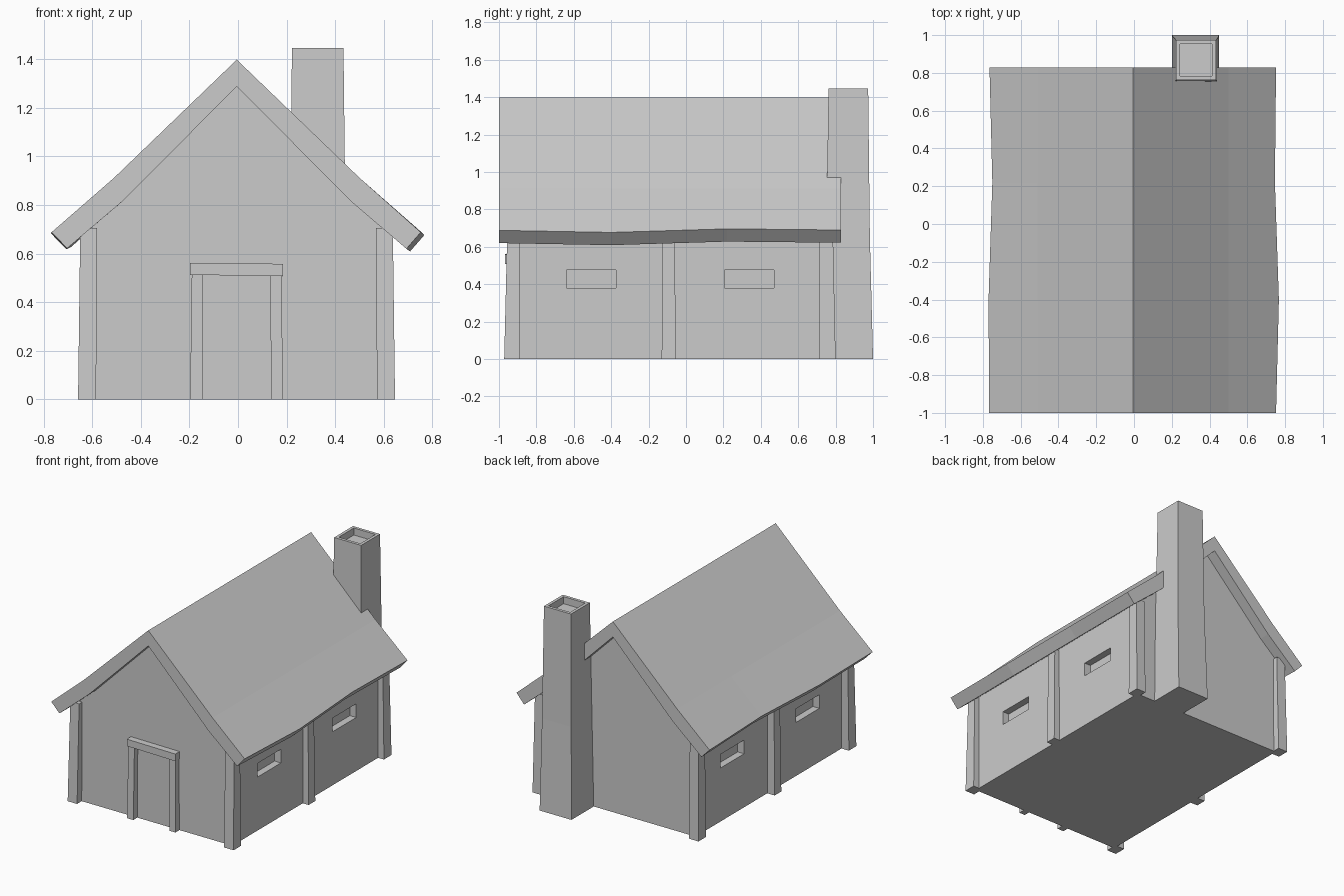
import bpy, bmesh

if "Cube" in bpy.data.objects:
    bpy.data.objects.remove(bpy.data.objects["Cube"])


def finish(name, bm):
    bmesh.ops.recalc_face_normals(bm, faces=bm.faces[:])
    me = bpy.data.meshes.new(name)
    bm.to_mesh(me)
    bm.free()
    ob = bpy.data.objects.new(name, me)
    bpy.context.collection.objects.link(ob)
    return ob


def loft(rings):
    """Closed solid through rings of equal point count; last face is the end cap."""
    bm = bmesh.new()
    vs = [[bm.verts.new(p) for p in r] for r in rings]
    n = len(vs[0])
    for a, b in zip(vs, vs[1:]):
        for i in range(n):
            j = (i + 1) % n
            bm.faces.new((a[i], a[j], b[j], b[i]))
    bm.faces.new(vs[0])
    cap = bm.faces.new(vs[-1])
    return bm, cap


def rect(x0, x1, y0, y1, z):
    return [(x0, y0, z), (x1, y0, z), (x1, y1, z), (x0, y1, z)]


def block(name, lo, hi, z0, z1):
    return finish(name, loft([rect(*lo, z0), rect(*hi, z1)])[0])


# House body: gable profile extruded front to back
gable = [(-.6, 0), (.6, 0), (.6, .715), (.47, .825), (-.003, 1.295), (-.47, .83), (-.6, .72)]
body = finish("walls", loft([[(x, y, z) for x, z in gable] for y in (-.92, .75)])[0])

# Window recesses on both sides
for s in (-1, 1):
    for y0, y1 in ((-.64, -.375), (.205, .47)):
        xs = sorted((s * .55, s * .7))
        cut = block("window_cutter", (*xs, y0, y1), (*xs, y0, y1), .38, .477)
        cut.hide_render = True
        cut.hide_viewport = True
        mod = body.modifiers.new("window", 'BOOLEAN')
        mod.object = cut
        mod.operation = 'DIFFERENCE'
        mod.solver = 'EXACT'

# Roof: bent sheet with wavy eaves (y, left x shift, right x shift, right z, left z)
rings = []
for y, dl, dr, zr, zl in ((-1, -.005, 0, 0, 0), (-.4, -.008, .015, -.011, -.004),
                          (.22, .012, -.006, .008, .006), (.828, -.003, 0, .002, 0)):
    rings.append([(x, y, z) for x, z in (
        (-.762 + dl, .688 + zl), (-.51, .912), (-.005, 1.398), (.5, .912), (.752 + dr, .688 + zr),
        (.693 + dr, .62 + zr), (.465, .815), (-.005, 1.288), (-.47, .82), (-.698 + dl, .622 + zl))])
finish("roof", loft(rings)[0])

# Timber posts along both side walls
for s in (-1, 1):
    for name, lo, hi in (("front", (-.972, -.888), (-.955, -.888)),
                         ("middle", (-.13, -.055), (-.125, -.06)),
                         ("back", (.715, .8), (.715, .785))):
        c = -.006
        a = sorted((c + s * .578, c + s * .652))
        b = sorted((c + s * .574, c + s * .643))
        top = .705 if name != "middle" else .69
        block(name + "_post", (*a, *lo), (*b, *hi), 0, top)

# Door frame
block("door_jamb_left", (-.197, -.147, -.965, -.9), (-.19, -.143, -.958, -.9), 0, .52)
block("door_jamb_right", (.138, .184, -.965, -.9), (.131, .18, -.958, -.9), 0, .52)
lintel = [[(x, -.967, za), (x, -.9, za), (x, -.9, zb), (x, -.967, zb)]
          for x, za, zb in ((-.197, .513, .562), (0, .51, .56), (.185, .507, .558))]
finish("door_lintel", loft(lintel)[0])

# Chimney: tapered shaft with a sunken flue
bm, cap = loft([rect(.2, .45, .74, 1.0, 0), rect(.214, .443, .75, .983, .65),
                rect(.222, .434, .762, .974, 1.446)])
bmesh.ops.recalc_face_normals(bm, faces=bm.faces[:])
bmesh.ops.inset_region(bm, faces=[cap], thickness=.03)
new = bmesh.ops.extrude_discrete_faces(bm, faces=[cap])['faces'][0]
bmesh.ops.translate(bm, verts=new.verts[:], vec=(0, 0, -.05))
finish("chimney", bm)
